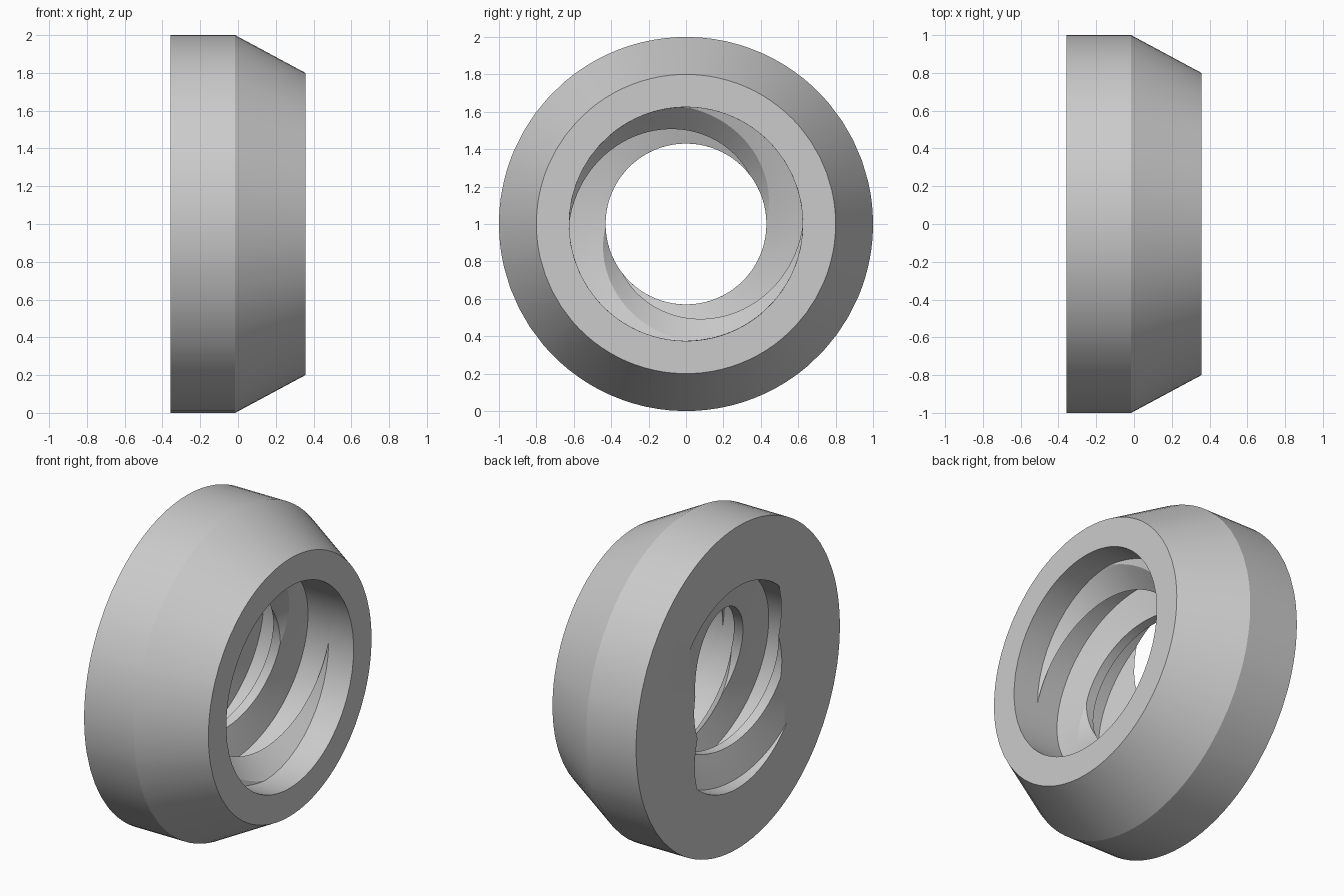
import bpy, bmesh
from math import sin, cos, radians

cube = bpy.data.objects.get("Cube")
if cube:
    bpy.data.objects.remove(cube)

HALF = 0.357                  # half of the axial length
ROOT, CREST = 0.625, 0.43     # thread radii
MOUTH = 0.185                 # x where the plain mouth ends and the lead-in cone starts
LEAD = 0.61                   # axial travel per turn of the two-start thread
HALF_ROOT, FLANK = 45, 27     # angular half width of a thread, and of one flank
DEPTH = ROOT - CREST


def lerp(a, b, t):
    return a + (b - a) * t


def spread(a, b, count):
    return [lerp(a, b, i / count) for i in range(count)]


def section(x):
    """Thread cross-section at x as (angle, radius) pairs, clipped by the 45 degree cone."""
    h = min(DEPTH, max(0, MOUTH - x))
    top = HALF_ROOT - FLANK * h / DEPTH
    r = ROOT - h
    one = [(a, r) for a in spread(-top, top, 12)]
    one += list(zip(spread(top, HALF_ROOT, 4), spread(r, ROOT, 4)))
    one += [(a, ROOT) for a in spread(HALF_ROOT, 180 - HALF_ROOT, 24)]
    one += list(zip(spread(180 - HALF_ROOT, 180 - top, 4), spread(ROOT, r, 4)))
    return one + [(a + 180, q) for a, q in one]


def twist(x):
    """Angle of the thread centre; the plain mouth closes the full turn."""
    if x > MOUTH:
        end = twist(-HALF) + 360
        return lerp(-HALF_ROOT, end, (x - MOUTH) / (HALF - MOUTH))
    return -HALF_ROOT - (MOUTH - x) / LEAD * 360


bm = bmesh.new()


def ring(x, pairs, turn):
    verts = []
    for angle, r in pairs:
        a = radians(angle + turn)
        verts.append(bm.verts.new((x, r * cos(a), 1 + r * sin(a))))
    return verts


# Threaded bore, from the mouth to the flat back
cone_end = MOUTH - DEPTH
stations = spread(HALF, MOUTH, 8) + spread(MOUTH, cone_end, 36)
stations += spread(cone_end, -HALF, 60) + [-HALF]
rings = [ring(x, section(x), twist(x)) for x in stations]

# Outer wall: straight rim, then the tapered shoulder
angles = [a for a, r in section(-HALF)]
for x, radius in ((-HALF, 1), (-0.015, 1), (HALF, 0.8)):
    rings.append(ring(x, [(a, radius) for a in angles], twist(-HALF)))

# Skin the closed loop of rings
for i, first in enumerate(rings):
    second = rings[(i + 1) % len(rings)]
    n = len(first)
    for j in range(n):
        k = (j + 1) % n
        bm.faces.new((first[j], first[k], second[k], second[j]))
bmesh.ops.remove_doubles(bm, verts=bm.verts, dist=0.00002)
bmesh.ops.recalc_face_normals(bm, faces=bm.faces)

mesh = bpy.data.meshes.new("threaded_collar")
bm.to_mesh(mesh)
bm.free()
collar = bpy.data.objects.new("threaded_collar", mesh)
bpy.context.collection.objects.link(collar)

# Plain grey finish
grey = bpy.data.materials.new("light_grey")
grey.use_nodes = True
color = (0.6, 0.6, 0.6, 1)
grey.diffuse_color = color
grey.node_tree.nodes["Principled BSDF"].inputs["Base Color"].default_value = color
mesh.materials.append(grey)

bpy.ops.object.select_all(action="DESELECT")
collar.select_set(True)
bpy.context.view_layer.objects.active = collar
bpy.ops.object.shade_smooth_by_angle(angle=radians(20))
